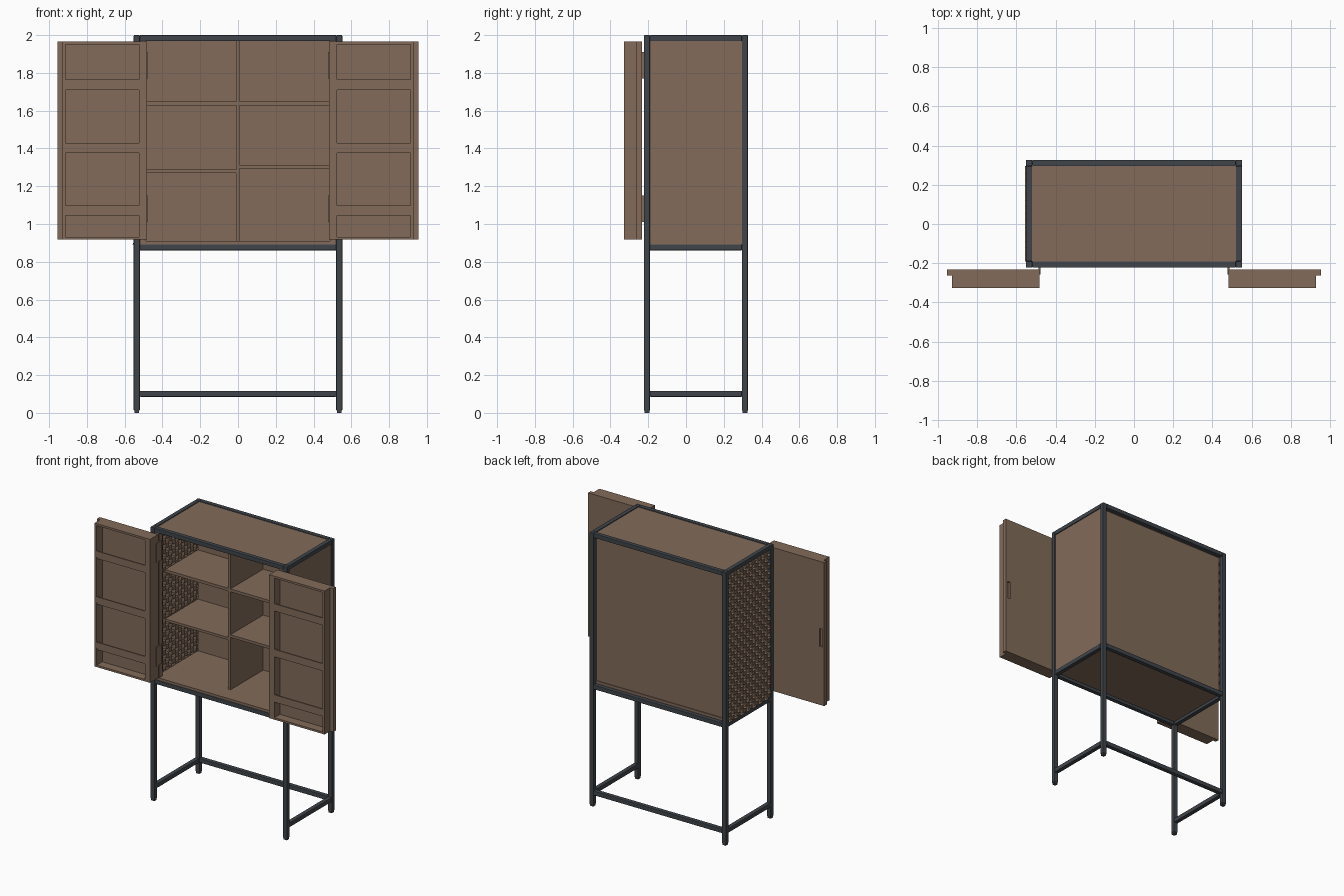
import bpy, bmesh
from mathutils import Vector, Matrix

if "Cube" in bpy.data.objects:
    bpy.data.objects.remove(bpy.data.objects["Cube"])


def material(name, rgb):
    m = bpy.data.materials.new(name)
    m.diffuse_color = (*rgb, 1)
    m.use_nodes = True
    m.node_tree.nodes["Principled BSDF"].inputs["Base Color"].default_value = m.diffuse_color
    return m


WOOD = material("brown_wood", (0.223, 0.147, 0.102))
STEEL = material("dark_grey_steel", (0.051, 0.060, 0.069))


def finish(name, bm, mat):
    bmesh.ops.recalc_face_normals(bm, faces=bm.faces)
    me = bpy.data.meshes.new(name)
    bm.to_mesh(me)
    bm.free()
    me.materials.append(mat)
    ob = bpy.data.objects.new(name, me)
    bpy.context.collection.objects.link(ob)
    return ob


def boxes(name, items, mat, bevel=0, mirror=False):
    """Each item is x0, x1, y0, y1, z0, z1; mirror flips the part across x."""
    bm = bmesh.new()
    for x0, x1, y0, y1, z0, z1 in items:
        if mirror:
            x0, x1 = -x1, -x0
        mid = Vector(((x0 + x1) / 2, (y0 + y1) / 2, (z0 + z1) / 2))
        size = Matrix.Diagonal((x1 - x0, y1 - y0, z1 - z0, 1))
        bmesh.ops.create_cube(bm, size=1, matrix=Matrix.Translation(mid) @ size)
    ob = finish(name, bm, mat)
    if bevel:
        b = ob.modifiers.new("rounded_edges", "BEVEL")
        b.width, b.segments = bevel, 2
    return ob


def ring(x0, x1, z0, z1, a0, a1, c0, c1, y0, y1):
    """Rectangular frame around the opening a0..a1, c0..c1."""
    return [(x0, a0, y0, y1, z0, z1), (a1, x1, y0, y1, z0, z1),
            (a0, a1, y0, y1, z0, c0), (a0, a1, y0, y1, c1, z1)]


# steel frame
X, YF, YB, T = 0.552, -0.223, 0.328, 0.032
XI, YFI, YBI = X - T, YF + T, YB - T
for side, flip in (("right", False), ("left", True)):
    for end, y in (("front", YF), ("back", YBI)):
        boxes(f"{end}_leg_{side}", [(XI, X, y, y + T, 0.012, 2)], STEEL, 0.004, flip)
        boxes(f"{end}_foot_{side}", [(XI + .003, X - .003, y + .003, y + T - .003, 0, 0.014)], STEEL, 0, flip)
    for part, z in (("low", 0.085), ("middle", 0.860), ("top", 1.968)):
        boxes(f"{part}_side_bar_{side}", [(XI, X, YFI, YBI, z, z + T)], STEEL, 0.004, flip)
for part, z in (("low", 0.085), ("middle", 0.860), ("top", 1.968)):
    boxes(f"{part}_back_bar", [(-XI, XI, YBI, YB, z, z + T)], STEEL, 0.004)
    if part != "low":
        boxes(f"{part}_front_bar", [(-XI, XI, YF, YFI, z, z + T)], STEEL, 0.004)

# cabinet box
boxes("top_panel", [(-XI, XI, YFI, YBI, 1.970, 1.994)], WOOD)
boxes("bottom_panel", [(-XI, XI, YFI, YBI, 0.882, 0.910), (-XI, XI, YF + .004, YFI, 0.892, 0.910)], WOOD)
boxes("back_panel", [(-XI, XI, 0.278, 0.290, 0.910, 1.970)], WOOD)
boxes("right_side_panel", [(XI, X - .006, YFI, YBI, 0.892, 1.968)], WOOD)

# perforated left side panel
bm = bmesh.new()
NY, NZ = 14, 32
bmesh.ops.create_grid(bm, x_segments=NY, y_segments=NZ, size=0.5)
cy, cz, dy, dz = (YFI + YBI) / 2, 1.430, YBI - YFI, 1.076
for v in bm.verts:
    v.co = Vector((-X + .006, cy + v.co.x * dy, cz + v.co.y * dz))
holes = []
for f in bm.faces:
    c = f.calc_center_median()
    i = int((c.y - YFI) / dy * NY)
    j = int((c.z - cz + dz / 2) / dz * NZ)
    if (i + j) % 2:
        holes.append(f)
bmesh.ops.inset_individual(bm, faces=holes, thickness=0.0115)
bmesh.ops.delete(bm, geom=holes, context="FACES")
sheet = bm.faces[:]
ext = bmesh.ops.extrude_face_region(bm, geom=sheet, use_keep_orig=True)
for v in (g for g in ext["geom"] if isinstance(g, bmesh.types.BMVert)):
    v.co.x = -XI
finish("perforated_left_side_panel", bm, WOOD)

# shelves and divider
SF = -0.10
boxes("divider", [(-.009, .009, SF, 0.278, 0.910, 1.970)], WOOD)
boxes("upper_shelf_left", [(-XI, -.009, SF, 0.278, 1.627, 1.648)], WOOD)
boxes("upper_shelf_right", [(.009, XI, SF, 0.278, 1.627, 1.648)], WOOD)
boxes("lower_shelf_left", [(-XI, -.009, SF, 0.278, 1.270, 1.288)], WOOD)
boxes("lower_shelf_right", [(.009, XI, SF, 0.278, 1.293, 1.313)], WOOD)

# open doors with trays
D0, D1, DX, Z0, Z1 = 0.482, 0.930, 0.955, 0.917, 1.966
for side, flip in (("right", False), ("left", True)):
    boxes(f"door_jamb_{side}", [(0.486, XI, -0.216, -0.180, 0.910, 1.968)], WOOD, 0, flip)
    # slab with a recessed grip on its back
    slab = [(D0, DX, -0.263, -0.245, Z0, Z1)]
    slab += ring(D0, DX, Z0, Z1, 0.915, 0.940, 1.345, 1.475, -0.245, -0.233)
    boxes(f"door_slab_{side}", slab, WOOD, 0, flip)
    boxes(f"door_tray_{side}", ring(D0, D1, Z0, Z1, 0.523, 0.914, 0.931, 1.951, -0.328, -0.263), WOOD, 0, flip)
    for n, z in enumerate((1.044, 1.376, 1.710)):
        boxes(f"door_shelf_{side}_{n + 1}",
              [(0.520, 0.917, -0.326, -0.263, z, z + 0.011),
               (0.520, 0.917, -0.327, -0.317, z + 0.011, z + 0.054)], WOOD, 0, flip)
    for n, z in enumerate((1.01, 1.77)):
        boxes(f"hinge_{side}_{n + 1}", [(0.477, 0.487, -0.258, -0.195, z, z + 0.14)], WOOD, 0, flip)
